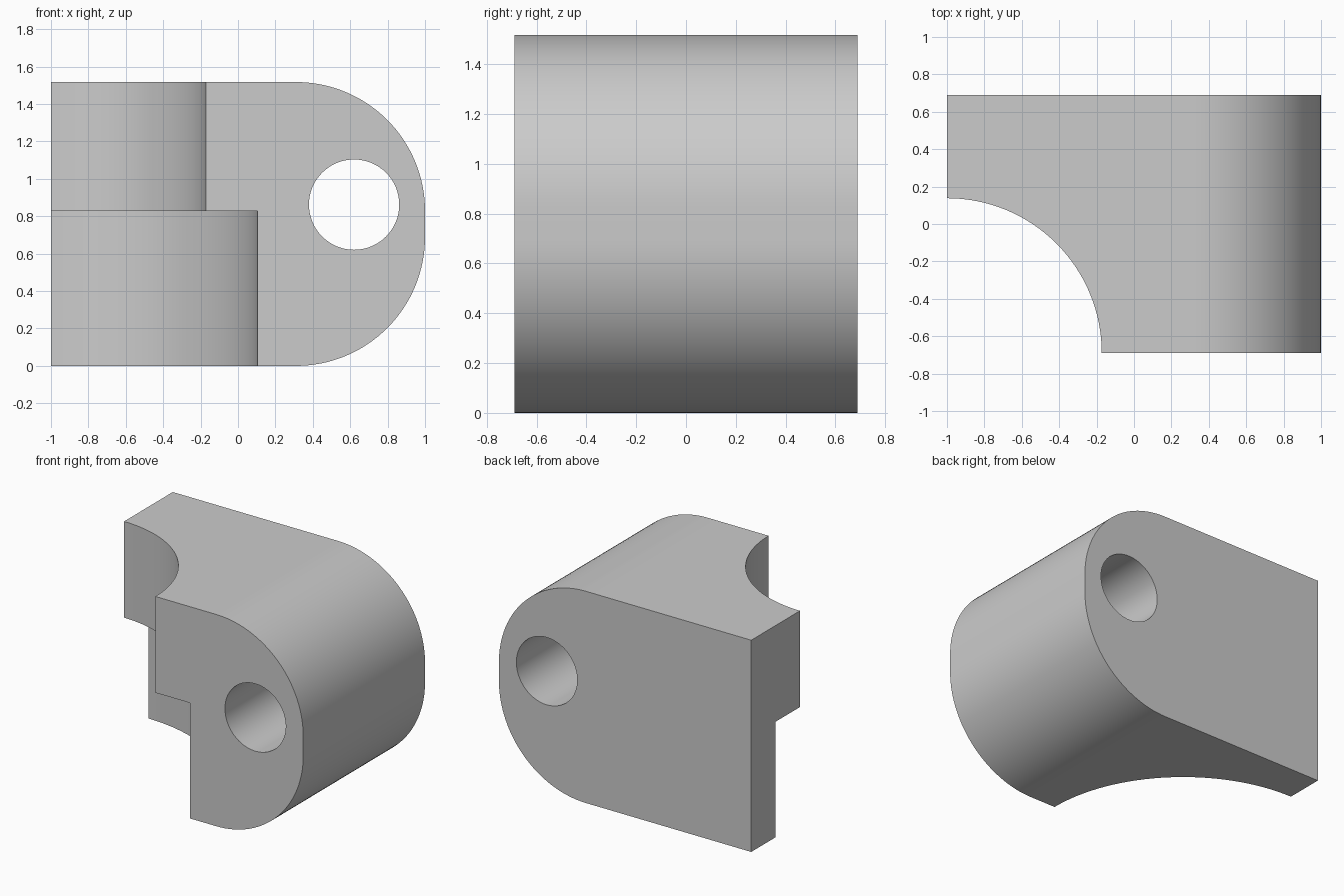
import bpy, bmesh, math
from mathutils import Matrix, Vector

if "Cube" in bpy.data.objects:
    bpy.data.objects.remove(bpy.data.objects["Cube"])

U = 2 / 29                      # design unit
W, H, D = 29 * U, 22 * U, 20 * U

grey = bpy.data.materials.new("plain grey")
grey.diffuse_color = (0.6, 0.6, 0.6, 1)
grey.use_nodes = True
grey.node_tree.nodes["Principled BSDF"].inputs["Base Color"].default_value = grey.diffuse_color


def add_object(name, bm):
    bmesh.ops.recalc_face_normals(bm, faces=bm.faces[:])
    me = bpy.data.meshes.new(name)
    bm.to_mesh(me)
    bm.free()
    me.materials.append(grey)
    ob = bpy.data.objects.new(name, me)
    bpy.context.collection.objects.link(ob)
    return ob


def cylinder(name, radius, depth, matrix, segments):
    bm = bmesh.new()
    bmesh.ops.create_cone(bm, cap_ends=True, segments=segments, radius1=radius,
                          radius2=radius, depth=depth, matrix=matrix)
    ob = add_object(name, bm)
    ob.hide_render = True
    return ob


# Body: side profile with two rounded corners, extruded through the depth
R = 10 * U
profile = [(-W / 2, H), (-W / 2, 0)]
for cz, start in ((R, -90), (H - R, 0)):
    for i in range(33):
        a = math.radians(start + 90 * i / 32)
        profile.append((W / 2 - R + R * math.cos(a), cz + R * math.sin(a)))
bm = bmesh.new()
face = bm.faces.new([bm.verts.new((x, -D / 2, z)) for x, z in profile])
ext = bmesh.ops.extrude_face_region(bm, geom=[face])
bmesh.ops.translate(bm, vec=(0, D, 0),
                    verts=[v for v in ext["geom"] if isinstance(v, bmesh.types.BMVert)])
body = add_object("bracket_body", bm)

# Stepped corner bore and cross hole
step = 12 * U
corner = Vector((-W / 2, -D / 2, 0))
cutters = [
    cylinder("upper_bore_cutter", 12 * U, 2.0,
             Matrix.Translation(corner + Vector((0, 0, 0.8))), 128),
    cylinder("lower_bore_cutter", 16 * U, step + 0.1,
             Matrix.Translation(corner + Vector((0, 0, (step - 0.1) / 2))), 128),
    cylinder("pin_hole_cutter", 3.5 * U, D + 0.2,
             Matrix.Translation((9 * U, 0, 12.5 * U)) @ Matrix.Rotation(math.pi / 2, 4, 'X'), 64),
]
for c in cutters:
    mod = body.modifiers.new(c.name, 'BOOLEAN')
    mod.operation, mod.solver, mod.object = 'DIFFERENCE', 'EXACT', c

# Apply the cuts, drop the cutters, smooth the curved walls
bpy.ops.object.select_all(action='DESELECT')
bpy.context.view_layer.objects.active = body
body.select_set(True)
for c in cutters:
    bpy.ops.object.modifier_apply(modifier=c.name)
for c in cutters:
    bpy.data.objects.remove(c)
bpy.ops.object.shade_smooth_by_angle(angle=math.radians(30))
